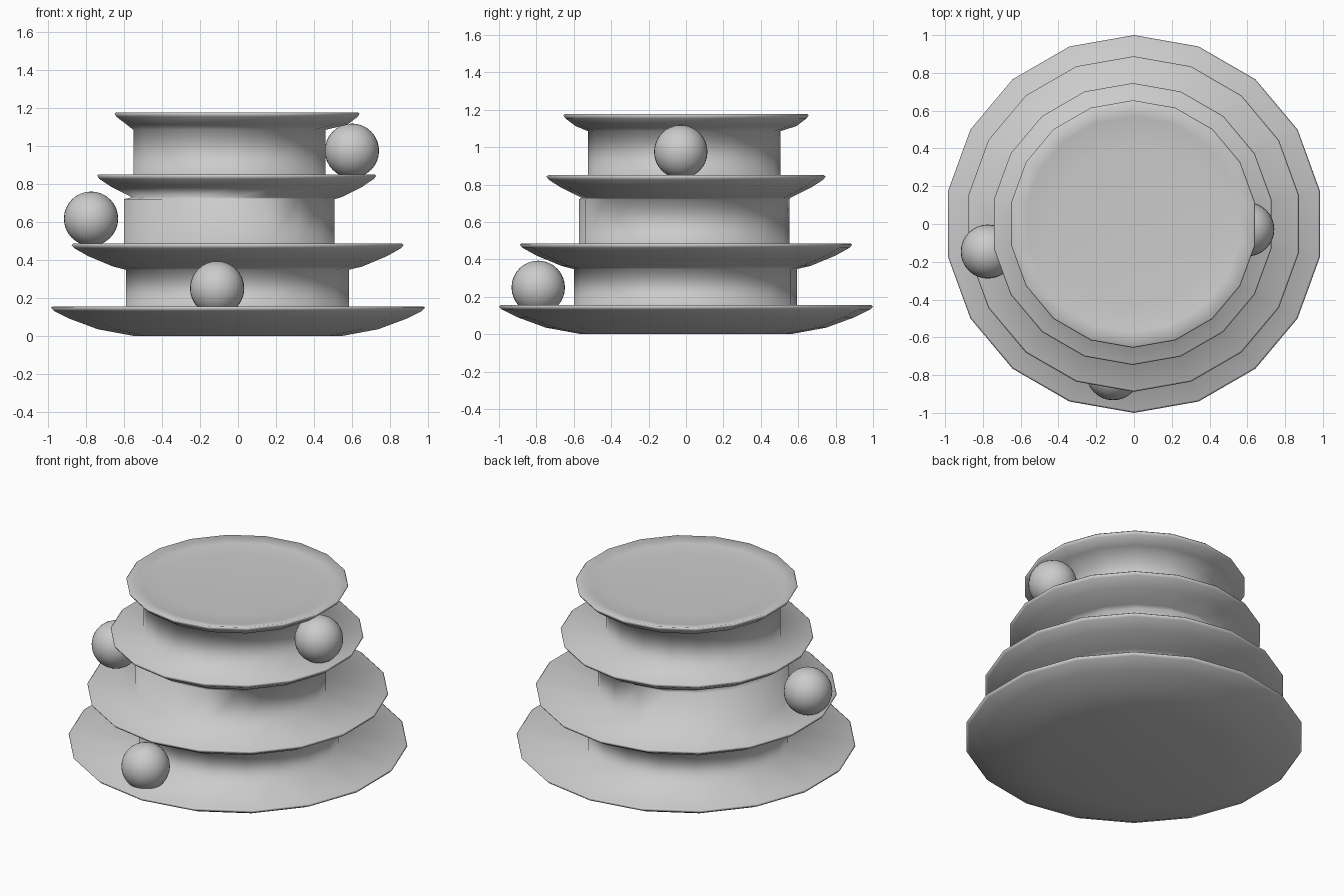
import bpy, bmesh, math

if "Cube" in bpy.data.objects:
    bpy.data.objects.remove(bpy.data.objects["Cube"])

SIDES = 18


def smooth(obj, degrees):
    bpy.ops.object.select_all(action='DESELECT')
    obj.select_set(True)
    bpy.context.view_layer.objects.active = obj
    bpy.ops.object.shade_smooth_by_angle(angle=math.radians(degrees))


def lathe(name, rings):
    """Skin 18-sided rings (radius, x, y, z), cornered on +y, and cap both ends."""
    bm = bmesh.new()
    loops = []
    for r, x, y, z in rings:
        angles = [math.pi / 2 + 2 * math.pi * i / SIDES for i in range(SIDES)]
        loops.append([bm.verts.new((x + r * math.cos(a), y + r * math.sin(a), z)) for a in angles])
    for lo, hi in zip(loops, loops[1:]):
        for i in range(SIDES):
            j = (i + 1) % SIDES
            bm.faces.new((lo[i], lo[j], hi[j], hi[i]))
    bm.faces.new(loops[0][::-1])
    bm.faces.new(loops[-1])
    bmesh.ops.recalc_face_normals(bm, faces=bm.faces[:])
    mesh = bpy.data.meshes.new(name)
    bm.to_mesh(mesh)
    bm.free()
    obj = bpy.data.objects.new(name, mesh)
    bpy.context.collection.objects.link(obj)
    smooth(obj, 150)
    return obj


# Curved underside and rim shared by every dish: (radius factor, height)
UNDERSIDE = [(0.75, 0.035), (0.90, 0.09), (0.985, 0.132), (1.0, 0.148), (0.99, 0.155)]
# Dishes: radius, x centre, base height
dishes = [(1.0, 0, 0), (0.888, -0.002, 0.33), (0.746, -0.007, 0.695), (0.655, -0.005, 1.022)]
# Columns standing on the first three dishes: radius, x, y, bottom, top
columns = [(0.597, -0.003, -0.003, 0.145, 0.348),
           (0.563, -0.045, -0.01, 0.475, 0.72),
           (0.514, -0.045, -0.01, 0.84, 1.085)]

# Tower: dishes and columns flow into one another as one smooth skin
rings = [(0.56, 0, 0, 0)]
for n, (r, x, z) in enumerate(dishes):
    lowest = columns[n - 1][4] + 0.004 if n else 0
    rings += [(f * r, x, 0, z + h) for f, h in UNDERSIDE if z + h > lowest]
    if n < 3:
        cr, cx, cy, z0, z1 = columns[n]
        rings += [(cr, cx, cy, z0), (cr, cx, cy, z1)]
# Shallow hollow in the top dish
rings += [(0.57, -0.005, 0, 1.16), (0.43, -0.005, 0, 1.153)]
lathe("tiered_tower", rings)

# One ball on each of the lower tiers
for n, loc in enumerate([(-0.11, -0.79, 0.25), (-0.774, -0.146, 0.617), (0.6, -0.028, 0.975)], 1):
    bpy.ops.mesh.primitive_uv_sphere_add(segments=32, ring_count=16, radius=0.143, location=loc)
    ball = bpy.context.object
    ball.name = f"ball_{n}"
    smooth(ball, 40)
